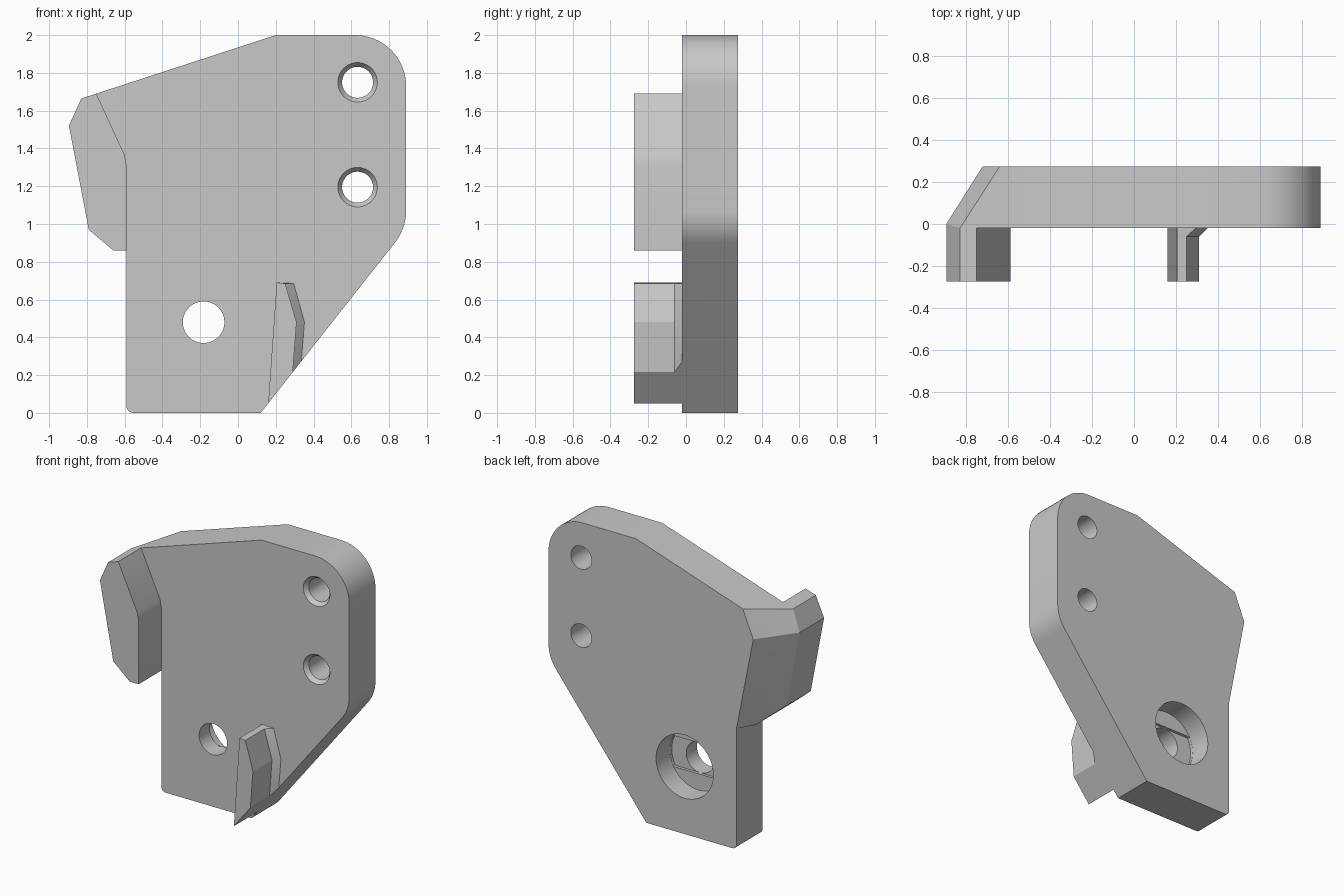
import bpy, bmesh, math
from mathutils import Vector

if "Cube" in bpy.data.objects:
    bpy.data.objects.remove(bpy.data.objects["Cube"], do_unlink=True)

TIP, FRONT, BACK = -0.275, -0.02, 0.275

grey = bpy.data.materials.new("light grey")
grey.use_nodes = True
grey.diffuse_color = (0.58, 0.58, 0.58, 1)
grey.node_tree.nodes["Principled BSDF"].inputs["Base Color"].default_value = grey.diffuse_color


def finish(name, bm):
    bmesh.ops.recalc_face_normals(bm, faces=bm.faces)
    mesh = bpy.data.meshes.new(name)
    bm.to_mesh(mesh)
    bm.free()
    mesh.materials.append(grey)
    ob = bpy.data.objects.new(name, mesh)
    bpy.context.collection.objects.link(ob)
    return ob


def prism(name, outline, y0, y1):
    """Extrude an (x, z) outline along y."""
    bm = bmesh.new()
    face = bm.faces.new([bm.verts.new((x, y0, z)) for x, z in outline])
    new = bmesh.ops.extrude_face_region(bm, geom=[face])["geom"]
    moved = [v for v in new if isinstance(v, bmesh.types.BMVert)]
    bmesh.ops.translate(bm, verts=moved, vec=(0, y1 - y0, 0))
    return finish(name, bm)


def hull(name, sections):
    """Convex solid around several (outline, y) sections."""
    bm = bmesh.new()
    for outline, y in sections:
        for x, z in outline:
            bm.verts.new((x, y, z))
    res = bmesh.ops.convex_hull(bm, input=bm.verts)
    loose = {v for v in res["geom_interior"] + res["geom_unused"]
             if isinstance(v, bmesh.types.BMVert)}
    bmesh.ops.delete(bm, geom=list(loose), context="VERTS")
    bmesh.ops.dissolve_limit(bm, angle_limit=0.01, verts=bm.verts, edges=bm.edges)
    return finish(name, bm)


def circle(cx, cz, r, n=64, flat=9):
    """Circle outline, optionally cut to a band of half height flat."""
    turn = [2 * math.pi * i / n for i in range(n)]
    return [(cx + r * math.cos(a), cz + max(-flat, min(flat, r * math.sin(a)))) for a in turn]


def rounded(corners, steps=16):
    """Outline with a radius on chosen corners, given as (x, z, radius)."""
    pts = []
    for i, (x, z, r) in enumerate(corners):
        p = Vector((x, z))
        if not r:
            pts.append((x, z))
            continue
        a = (Vector(corners[i - 1][:2]) - p).normalized()
        b = (Vector(corners[(i + 1) % len(corners)][:2]) - p).normalized()
        half = a.angle(b) / 2
        centre = p + (a + b).normalized() * r / math.sin(half)
        start = p + a * r / math.tan(half) - centre
        end = p + b * r / math.tan(half) - centre
        for k in range(steps + 1):
            d = start.lerp(end, k / steps)
            # even angular steps from start to end
            t = k / steps
            w = math.pi - 2 * half
            d = (start * math.sin((1 - t) * w) + end * math.sin(t * w)) / math.sin(w)
            pts.append(tuple(centre + d))
    return pts


def combine(target, tool, operation):
    mod = target.modifiers.new(tool.name, "BOOLEAN")
    mod.operation, mod.solver, mod.object = operation, "EXACT", tool
    bpy.context.view_layer.objects.active = target
    bpy.ops.object.modifier_apply(modifier=mod.name)
    bpy.data.objects.remove(tool, do_unlink=True)


def roof(x):
    return (x, 2 + (x - 0.2) * 0.326)


def slope(x):
    return (x, (x - 0.12) * 1.268)


# Main plate
top_back = roof(-0.64)
heel = (-0.59, 0.86)
plate = prism("mounting_plate", rounded([
    (-0.59, 0, 0.035), (0.12, 0, 0), (*slope(0.89), 0.27), (0.89, 2, 0.27),
    (0.2, 2, 0), (*top_back, 0), (*heel, 0)]), FRONT, BACK)

# Side wing, bevelled towards the back, and the hook in front of it
outer = [roof(-0.83), (-0.895, 1.52), (-0.79, 0.97), (-0.66, 0.86)]
inner = [heel, (-0.59, 1.31), (-0.6, 1.365), roof(-0.75)]
anchor = (-0.4, 1.3)
wing = hull("side_wing", [
    (outer + [heel, roof(-0.75), top_back, anchor], FRONT),
    (outer[1:3], 0), (outer[3:], 0.16),
    ([top_back, (-0.722, 1.53), heel, anchor], BACK)])
hook = prism("side_hook", outer + inner, TIP, FRONT)

# Small lower clip with a flared foot
clip_shape = [(0.205, 0.69), (0.25, 0.685), (0.31, 0.48), slope(0.29), slope(0.16)]
foot_shape = [(0.205, 0.69), (0.295, 0.685), (0.352, 0.48), slope(0.335), slope(0.16)]
clip = prism("lower_clip", clip_shape, TIP, -0.06)
foot = hull("clip_foot", [(clip_shape, -0.06), (foot_shape, FRONT)])

for part in (wing, hook, foot, clip):
    combine(plate, part, "UNION")

# Countersunk screw holes
for z in (1.195, 1.75):
    combine(plate, prism("screw_hole", circle(0.633, z, 0.082), -0.4, 0.4), "DIFFERENCE")
    combine(plate, hull("countersink", [(circle(0.633, z, 0.112), FRONT - 0.01),
                                        (circle(0.633, z, 0.082), 0.01)]), "DIFFERENCE")

# Large hole with a stepped recess in the back
for name, r, flat, depth in (("bolt_hole", 0.11, 9, -0.4),
                             ("recess_slot", 0.224, 0.11, 0.1),
                             ("bolt_recess", 0.225, 9, 0.12)):
    combine(plate, prism(name, circle(-0.182, 0.48, r, flat=flat), depth, 0.4), "DIFFERENCE")

bpy.ops.object.select_all(action="DESELECT")
plate.select_set(True)
bpy.context.view_layer.objects.active = plate
bpy.ops.object.shade_smooth_by_angle(angle=math.radians(20))
